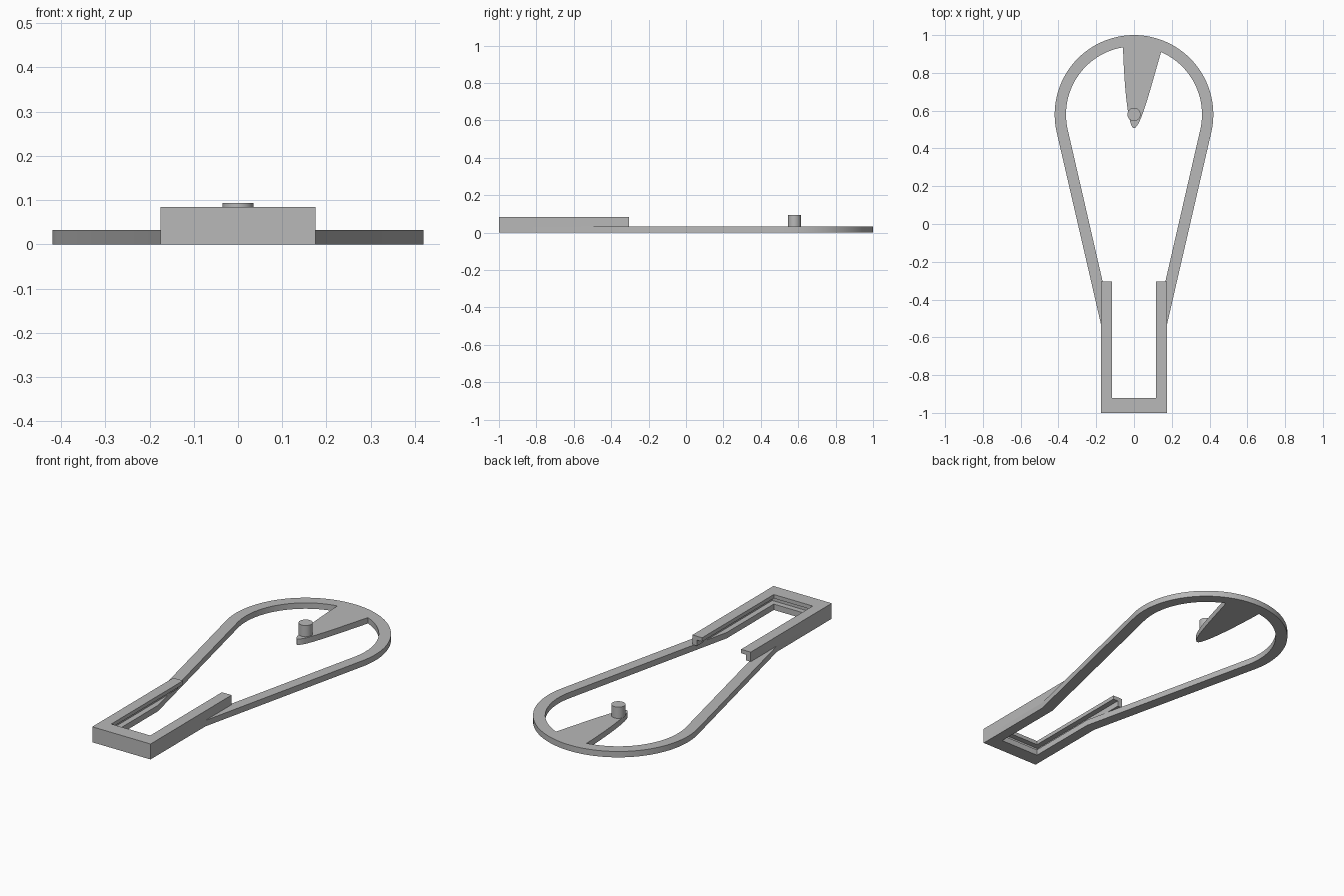
import bpy, bmesh
from math import atan, atan2, cos, sin, pi
from mathutils import Vector
from mathutils.geometry import interpolate_bezier

cube = bpy.data.objects.get("Cube")
if cube:
    bpy.data.objects.remove(cube, do_unlink=True)

grey = bpy.data.materials.new("plain_grey")
grey.use_nodes = True
grey.diffuse_color = (0.48, 0.48, 0.48, 1)
grey.node_tree.nodes["Principled BSDF"].inputs["Base Color"].default_value = grey.diffuse_color


def slab(name, outlines, z0, z1):
    """Extrude closed flat outlines (the second one is a hole) from z0 to z1."""
    curve = bpy.data.curves.new(name, "CURVE")
    curve.dimensions = "2D"
    curve.fill_mode = "BOTH"
    curve.extrude = (z1 - z0) / 2
    for pts in outlines:
        spline = curve.splines.new("POLY")
        spline.points.add(len(pts) - 1)
        for p, (x, y) in zip(spline.points, pts):
            p.co = (x, y, 0, 1)
        spline.use_cyclic_u = True
    temp = bpy.data.objects.new(name, curve)
    bpy.context.collection.objects.link(temp)
    bpy.context.view_layer.update()
    deps = bpy.context.evaluated_depsgraph_get()
    mesh = bpy.data.meshes.new_from_object(temp.evaluated_get(deps))
    bpy.data.objects.remove(temp, do_unlink=True)
    # Weld caps to walls and set the height
    bm = bmesh.new()
    bm.from_mesh(mesh)
    bmesh.ops.remove_doubles(bm, verts=bm.verts, dist=1e-5)
    bmesh.ops.translate(bm, verts=bm.verts, vec=(0, 0, (z0 + z1) / 2))
    bmesh.ops.recalc_face_normals(bm, faces=bm.faces)
    bm.to_mesh(mesh)
    bm.free()
    mesh.materials.clear()
    mesh.materials.append(grey)
    obj = bpy.data.objects.new(name, mesh)
    bpy.context.collection.objects.link(obj)
    bpy.ops.object.select_all(action="DESELECT")
    obj.select_set(True)
    bpy.context.view_layer.objects.active = obj
    bpy.ops.object.shade_smooth_by_angle(angle=0.5)
    return obj


def arc(radius, a0, a1, n, cy=0.0):
    return [(radius * cos(a0 + (a1 - a0) * i / n), cy + radius * sin(a0 + (a1 - a0) * i / n))
            for i in range(n + 1)]


def bezier(*pts):
    return [(p.x, p.y) for p in interpolate_bezier(*[Vector(p) for p in pts], 14)]


CY, R_OUT, R_IN = 0.58, 0.42, 0.36
HALF, SLOT, FRONT, LEDGE, END = 0.175, 0.117, -1.0, -0.92, -0.305
taper = atan(0.23)

# Base plate: teardrop ring, pointed tongue and lower rails of the holder
outer = arc(R_OUT, -taper, pi + taper, 64, CY)
outer += [(-HALF, -0.53), (-HALF, FRONT), (HALF, FRONT), (HALF, -0.53)]

right_root, left_root, tip = (0.143, 0.91), (-0.058, 0.935), (0, 0.507)
a_right = atan2(right_root[1] - CY, right_root[0])
a_left = atan2(left_root[1] - CY, left_root[0])
inner = arc(R_IN, -taper, a_right, 24, CY)[:-1]
inner += bezier(right_root, (0.083, 0.70), (0.033, 0.507), tip)[:-1]
inner += bezier(tip, (-0.033, 0.507), (-0.053, 0.75), left_root)[:-1]
inner += arc(R_IN, a_left, pi + taper, 28, CY)
inner += [(-SLOT, -0.518), (-SLOT, LEDGE), (SLOT, LEDGE), (SLOT, -0.518)]
slab("base_plate", [outer, inner], 0, 0.032)


def u_frame(name, inner_x, inner_y, z0, z1):
    half = [(HALF, FRONT), (HALF, END), (inner_x, END), (inner_x, inner_y)]
    return slab(name, [half + [(-x, y) for x, y in reversed(half)]], z0, z1)


# Holder: thin wall with an overhanging lip that leaves a groove inside
u_frame("holder_wall", 0.147, -0.95, 0.032, 0.063)
u_frame("holder_lip", SLOT, LEDGE, 0.063, 0.084)

# Upright pin on the tongue
slab("pin", [arc(0.035, 0, 2 * pi, 32, CY)[:-1]], 0.032, 0.093)
